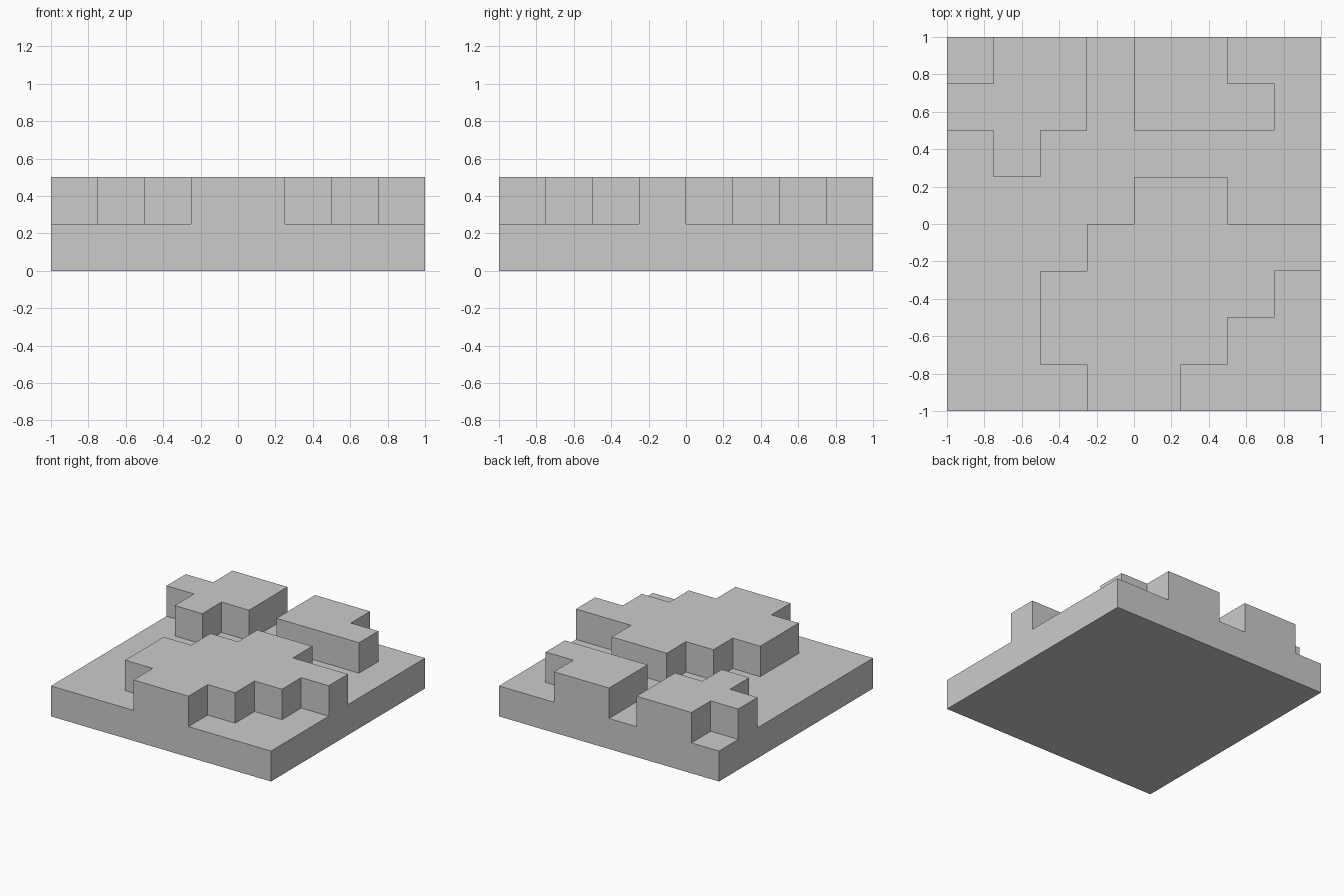
import bpy, bmesh
from mathutils import Vector

if "Cube" in bpy.data.objects:
    bpy.data.objects.remove(bpy.data.objects["Cube"])

STEP = 0.25
# Plan of the raised terraces, back row first, one character per cell
PLAN = [
    ".##.##..",
    "###.###.",
    ".#......",
    "....##..",
    "...#####",
    "..#####.",
    "..####..",
    "...##...",
]


def raise_faces(bm, faces):
    """Extrude a set of faces upward by one step."""
    out = bmesh.ops.extrude_face_region(bm, geom=faces)
    verts = [g for g in out["geom"] if isinstance(g, bmesh.types.BMVert)]
    bmesh.ops.translate(bm, verts=verts, vec=Vector((0, 0, STEP)))
    return [g for g in out["geom"] if isinstance(g, bmesh.types.BMFace)]


def is_raised(face):
    c = face.calc_center_median()
    return PLAN[int((1 - c.y) / STEP)][int((c.x + 1) / STEP)] == "#"


bm = bmesh.new()
bmesh.ops.create_grid(bm, x_segments=8, y_segments=8, size=1)

# Base slab
top = raise_faces(bm, bm.faces[:])

# Raised terraces
raise_faces(bm, [f for f in top if is_raised(f)])

# Merge coplanar cells into clean flat faces
bmesh.ops.recalc_face_normals(bm, faces=bm.faces[:])
bmesh.ops.dissolve_limit(bm, angle_limit=0.01, verts=bm.verts[:], edges=bm.edges[:])

mesh = bpy.data.meshes.new("terraced_tile")
bm.to_mesh(mesh)
bm.free()
tile = bpy.data.objects.new("terraced_tile", mesh)
bpy.context.collection.objects.link(tile)
